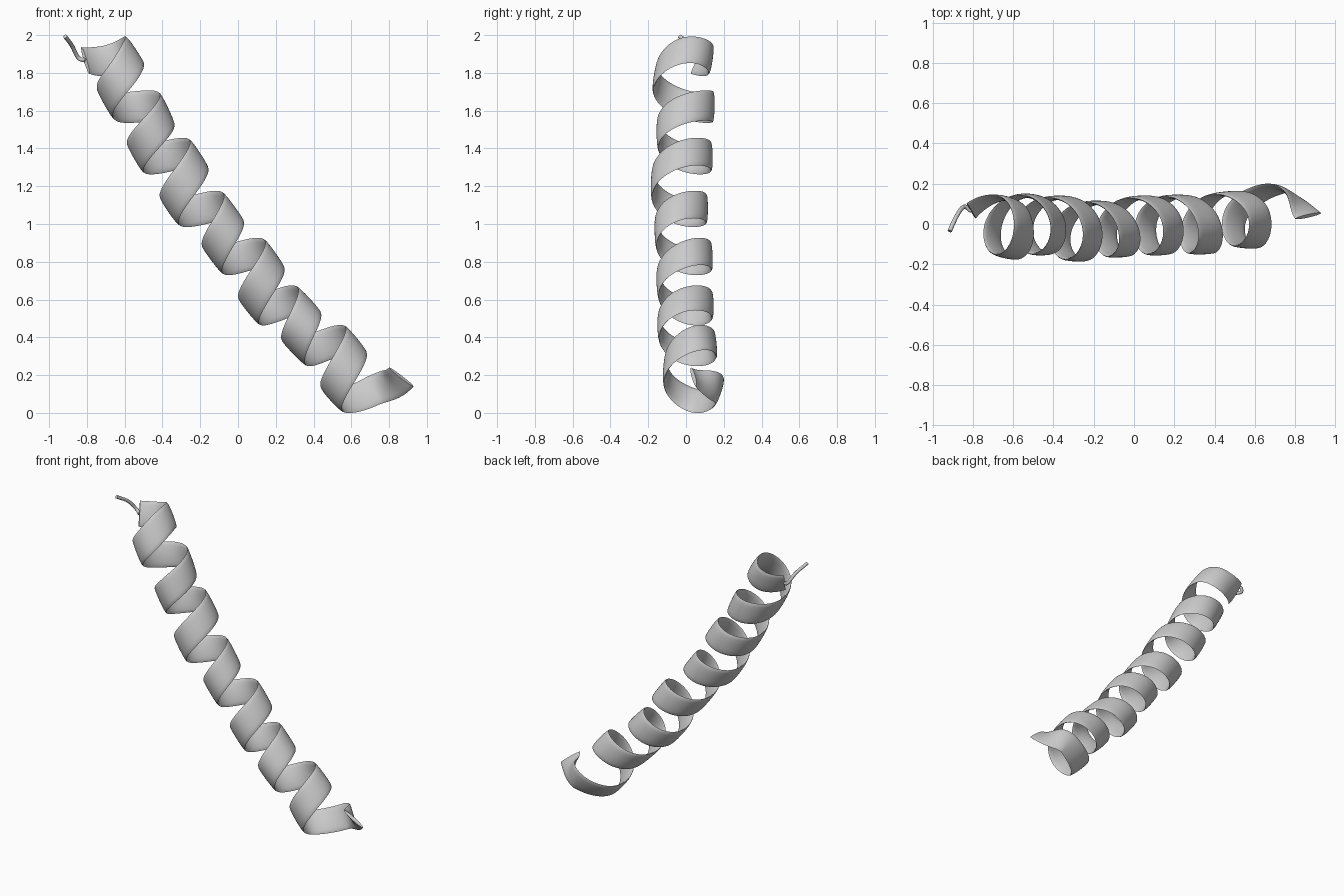
import bpy, bmesh, math
from mathutils import Vector as V

if "Cube" in bpy.data.objects:
    bpy.data.objects.remove(bpy.data.objects["Cube"])

# Coil turns: back point, upper-right point, front y, lower-left point
turns = [
    ((-.67, .13, 1.87), (-.55, 0, 1.92), -.16, (-.70, -.02, 1.64)),
    ((-.54, .14, 1.62), (-.38, 0, 1.61), -.145, (-.54, 0, 1.35)),
    ((-.37, .13, 1.36), (-.21, -.02, 1.37), -.175, (-.36, -.04, 1.07)),
    ((-.19, .105, 1.08), (-.03, -.03, 1.09), -.155, (-.13, -.01, .81)),
    ((.03, .13, .83), (.19, 0, .84), -.145, (.06, 0, .54)),
    ((.21, .135, .57), (.37, 0, .60), -.14, (.30, 0, .32)),
    ((.45, .15, .355), (.62, .04, .39), -.11, (.50, .03, .07)),
]
# Lead-in points, the turns, then the opened lower end
pts = [V((-.70, 0, 2.17)), V((-.77, -.16, 2.03)), V((-.86, -.02, 1.89))]
for back, upper, fy, lower in turns:
    u, l = V(upper), V(lower)
    f = (u + l) / 2
    f.y = fy
    pts += [V(back), u, f, l]
pts += [V((.70, .175, .11)), V((.865, .04, .19)), V((.96, -.1, .25)), V((1.05, -.39, -.05))]

# Coil axis: average of points half a turn apart, extended at both ends
n = len(pts)
axis = [None] * n
for i in range(2, n - 2):
    axis[i] = (pts[i - 2] + 2 * pts[i] + pts[i + 2]) / 4
axis[1] = 2 * axis[2] - axis[3]
axis[n - 2] = 2 * axis[n - 3] - axis[n - 4]


def tangent(i):
    drift = (axis[i + 1] - axis[i - 1]) / 2
    return drift + 1.6 * ((pts[i + 1] - pts[i - 1]) / 2 - drift)


def hermite(a, b, ma, mb, t):
    return ((2*t**3 - 3*t**2 + 1) * a + (t**3 - 2*t**2 + t) * ma
            + (3*t**2 - 2*t**3) * b + (t**3 - t**2) * mb)


def sample(s):
    i = min(int(s), n - 4)
    t = s - i
    p = hermite(pts[i], pts[i + 1], tangent(i), tangent(i + 1), t)
    c = axis[i].lerp(axis[i + 1], t)
    return p, c


def sweep(name, frames, half_w, half_t, sides):
    """Skin an elliptical section along (point, width dir, normal) frames."""
    bm = bmesh.new()
    rings = []
    for p, w, r in frames:
        rings.append([bm.verts.new(p + w * half_w * math.cos(2 * math.pi * k / sides)
                                   + r * half_t * math.sin(2 * math.pi * k / sides))
                      for k in range(sides)])
    for a, b in zip(rings, rings[1:]):
        for k in range(sides):
            j = (k + 1) % sides
            bm.faces.new((a[k], a[j], b[j], b[k]))
    bm.faces.new(rings[0])
    bm.faces.new(rings[-1])
    bmesh.ops.recalc_face_normals(bm, faces=bm.faces)
    me = bpy.data.meshes.new(name)
    bm.to_mesh(me)
    bm.free()
    ob = bpy.data.objects.new(name, me)
    bpy.context.collection.objects.link(ob)
    bpy.ops.object.select_all(action='DESELECT')
    ob.select_set(True)
    bpy.context.view_layer.objects.active = ob
    bpy.ops.object.shade_smooth_by_angle(angle=math.radians(50))
    return ob


# Spiral ribbon
start, end, steps = 2.4, n - 3, 420
frames = []
for k in range(steps + 1):
    s = start + (end - start) * k / steps
    p, c = sample(s)
    d = (sample(min(s + .01, end))[0] - sample(max(s - .01, start))[0]).normalized()
    w = d.cross(p - c).normalized()
    frames.append((p, w, w.cross(d)))
sweep("spiral_ribbon", frames, .083, .011, 16)

# Thin tail at the upper end
tail = [frames[0][0], V((-.845, .085, 1.88)), V((-.88, .04, 1.945)), V((-.915, -.035, 1.993))]
ext = [2 * tail[0] - tail[1]] + tail + [2 * tail[3] - tail[2]]
path = [hermite(ext[i], ext[i + 1], (ext[i + 1] - ext[i - 1]) / 2, (ext[i + 2] - ext[i]) / 2, t / 8)
        for i in (1, 2, 3) for t in range(8)] + [tail[3]]
tail_frames = []
for k, p in enumerate(path):
    d = (path[min(k + 1, len(path) - 1)] - path[max(k - 1, 0)]).normalized()
    w = d.cross(V((1, 1, 0))).normalized()
    tail_frames.append((p, w, w.cross(d)))
sweep("thin_tail", tail_frames, .011, .011, 10)
